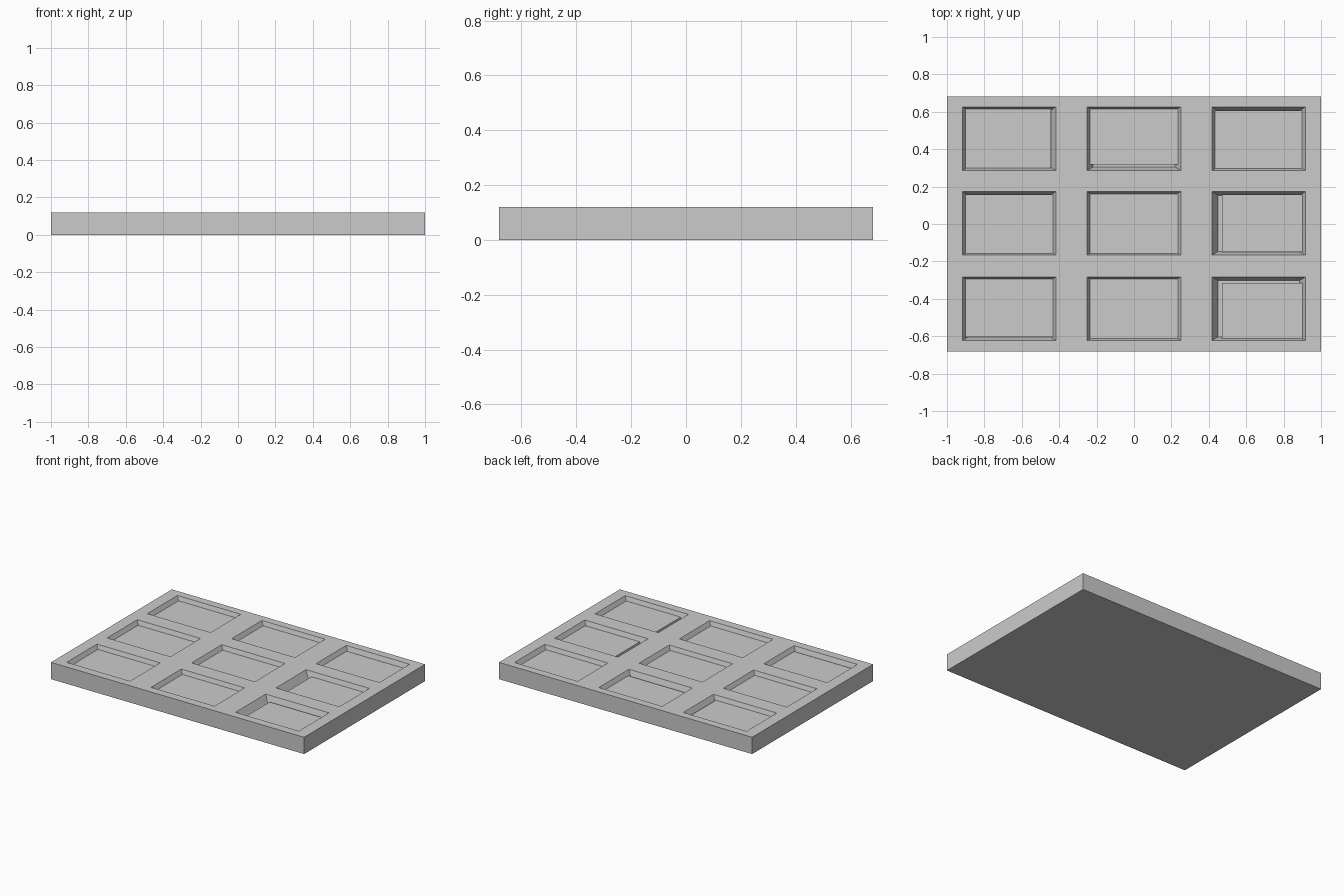
import bpy, bmesh

if "Cube" in bpy.data.objects:
    bpy.data.objects.remove(bpy.data.objects["Cube"])

W, D, H = 1.0, 0.682, 0.12
FLOOR, PANEL = 0.06, 0.09           # heights of pocket floor and panel top
XS = [-0.667, 0.0, 0.667]
YS = [0.456, 0.003, -0.453]
HX, HY = 0.25, 0.17                 # half size of a pocket opening
TX, TY = 0.032, 0.02                # wall slope insets at the floor

# panel insets from the opening (left, right, back, front), rows from back to front
S, T = 0.010, 0.006                 # edges buried in the sloping walls
INSETS = [
    [(S, .028, T, .013), (S, S, T, .032), (S, .018, .019, T)],
    [(S, S, .014, T), (S, S, .012, T), (.054, S, .016, .016)],
    [(S, S, T, .020), (S, S, T, T), (.054, S, .032, T)],
]


def ring(bm, x0, x1, y0, y1, z):
    return [bm.verts.new((x, y, z)) for x, y in ((x0, y0), (x1, y0), (x1, y1), (x0, y1))]


def bridge(bm, a, b):
    for i in range(4):
        j = (i + 1) % 4
        bm.faces.new((a[i], a[j], b[j], b[i]))


def finish(bm, name):
    bmesh.ops.remove_doubles(bm, verts=bm.verts, dist=1e-5)
    bmesh.ops.recalc_face_normals(bm, faces=bm.faces)
    mesh = bpy.data.meshes.new(name)
    bm.to_mesh(mesh)
    bm.free()
    bpy.context.collection.objects.link(bpy.data.objects.new(name, mesh))


# outer block: underside and sides
bm = bmesh.new()
base, rim = ring(bm, -W, W, -D, D, 0), ring(bm, -W, W, -D, D, H)
bm.faces.new(base[::-1])
bridge(bm, base, rim)

# top frame: grid of cells, leaving the pocket openings empty
xs = [-W] + [c + s for c in XS for s in (-HX, HX)] + [W]
ys = [-D] + [c + s for c in YS[::-1] for s in (-HY, HY)] + [D]
for i in range(7):
    for j in range(7):
        if not (i % 2 and j % 2):
            bm.faces.new(ring(bm, xs[i], xs[i + 1], ys[j], ys[j + 1], H))

# recessed pockets with sloping walls
for cy in YS:
    for cx in XS:
        top = ring(bm, cx - HX, cx + HX, cy - HY, cy + HY, H)
        floor = ring(bm, cx - HX + TX, cx + HX - TX, cy - HY + TY, cy + HY - TY, FLOOR)
        bridge(bm, top, floor)
        bm.faces.new(floor)
bmesh.ops.remove_doubles(bm, verts=bm.verts, dist=1e-5)
bmesh.ops.dissolve_limit(bm, angle_limit=0.01, verts=bm.verts, edges=bm.edges)
finish(bm, "tray")

# loosely placed panel lying in each pocket
for row, cy in zip(INSETS, YS):
    for (l, r, b, f), cx in zip(row, XS):
        bm = bmesh.new()
        rect = (cx - HX + l, cx + HX - r, cy - HY + f, cy + HY - b)
        low, high = ring(bm, *rect, FLOOR), ring(bm, *rect, PANEL)
        bm.faces.new(low[::-1])
        bm.faces.new(high)
        bridge(bm, low, high)
        finish(bm, "panel")
